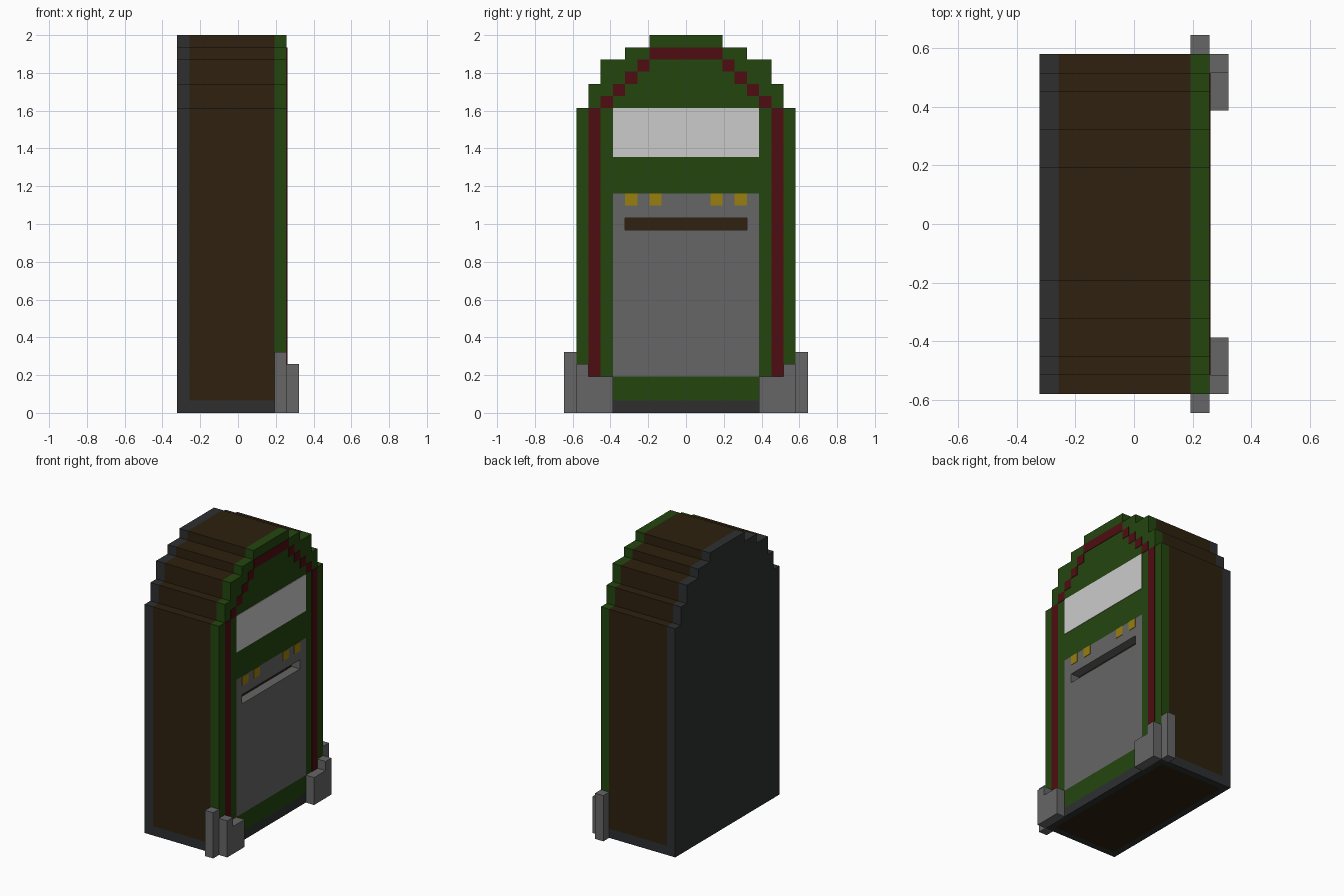
import bpy, bmesh

if "Cube" in bpy.data.objects:
    bpy.data.objects.remove(bpy.data.objects["Cube"])

V = 2 / 31          # block unit: the whole model sits on this grid
PLATE = 0.003 / V   # thickness of painted details, in block units


def material(name, r, g, b):
    m = bpy.data.materials.new(name)
    lin = [(c / 255 / 12.92) if c < 11 else ((c / 255 + 0.055) / 1.055) ** 2.4 for c in (r, g, b)]
    m.diffuse_color = (*lin, 1)
    m.use_nodes = True
    m.node_tree.nodes["Principled BSDF"].inputs["Base Color"].default_value = m.diffuse_color
    return m


GREEN = material("dark green", 35, 70, 15)
RED = material("dark red", 78, 13, 17)
GREY = material("metal grey", 102, 102, 102)
WHITE = material("pale window", 203, 203, 203)
YELLOW = material("yellow", 154, 127, 14)
BROWN = material("dark brown", 46, 33, 15)
CHARCOAL = material("charcoal", 46, 47, 48)


def rect(y0, y1, z0, z1):
    return [(y0, z0), (y1, z0), (y1, z1), (y0, z1)]


def prism(name, x0, x1, profiles, mat, mirror=False):
    """Extrude closed y-z profiles from x0 to x1 (block units)."""
    bm = bmesh.new()
    for prof in profiles:
        a = [bm.verts.new((x0 * V, y * V, z * V)) for y, z in prof]
        b = [bm.verts.new((x1 * V, y * V, z * V)) for y, z in prof]
        bm.faces.new(a)
        bm.faces.new(b)
        n = len(prof)
        for i in range(n):
            j = (i + 1) % n
            bm.faces.new((a[i], a[j], b[j], b[i]))
    bmesh.ops.recalc_face_normals(bm, faces=bm.faces[:])
    me = bpy.data.meshes.new(name)
    bm.to_mesh(me)
    bm.free()
    me.materials.append(mat)
    ob = bpy.data.objects.new(name, me)
    bpy.context.collection.objects.link(ob)
    if mirror:
        m = ob.modifiers.new("mirror", 'MIRROR')
        m.use_axis = (False, True, False)
        m.use_mirror_merge = False
    return ob


def cut(target, name, profile):
    """Cut a hole right through the front layer."""
    c = prism(name, 2.5, 4.5, [profile], GREY)
    c.hide_render = True
    c.display_type = 'WIRE'
    mod = target.modifiers.new("cut", 'BOOLEAN')
    mod.operation = 'DIFFERENCE'
    mod.solver = 'EXACT'
    mod.object = c


# Stepped arch outline, right half mirrored to the left
half = [(9, 1), (9, 25), (8, 25), (8, 27), (7, 27), (7, 29), (5, 29), (5, 30), (3, 30), (3, 31)]
arch = half + [(-y, z) for y, z in reversed(half)]

# Cabinet layers
prism("back_panel", -5, -4, [arch], CHARCOAL)
prism("cabinet_body", -4, 3, [arch], BROWN)
front = prism("front_frame", 3, 4, [arch], GREEN)
cut(front, "panel_opening_cutter", rect(-6, 6, 3, 18))

# Front panel with a slot through to the body
panel = prism("front_panel", 3, 4, [rect(-6, 6, 3, 18)], GREY)
cut(panel, "slot_cutter", rect(-5, 5, 15, 16))

# Base plinth with a brown underside inset
base = prism("base", -5, 4, [rect(-9, 9, 0, 1)], CHARCOAL)
base.data.materials.append(BROWN)
bm = bmesh.new()
bm.from_mesh(base.data)
bm.normal_update()
under = min(bm.faces, key=lambda f: f.normal.z)
bmesh.ops.inset_region(bm, faces=[under], thickness=V)
under = min((f for f in bm.faces if f.normal.z < -0.9),
            key=lambda f: f.calc_center_median().xy.length - f.calc_area())
under.material_index = 1
bm.to_mesh(base.data)
bm.free()

# Painted details on the front
F0, F1 = 4, 4 + PLATE
prism("window", F0, F1, [rect(-6, 6, 21, 25)], WHITE)
prism("buttons", F0, F1, [rect(2, 3, 17, 18), rect(4, 5, 17, 18)], YELLOW, mirror=True)
steps = [rect(6 - i, 7 - i, 25 + i, 26 + i) for i in range(4)]
prism("side_stripes", F0, F1, [rect(7, 8, 3, 25)] + steps, RED, mirror=True)
prism("top_stripe", F0, F1, [rect(-3, 3, 29, 30)], RED)

# Corner feet
prism("front_feet", 4, 5, [[(6, 0), (9, 0), (9, 4), (8, 4), (8, 3), (6, 3)]], GREY, mirror=True)
prism("side_feet", 3, 4, [rect(9, 10, 0, 5)], GREY, mirror=True)
